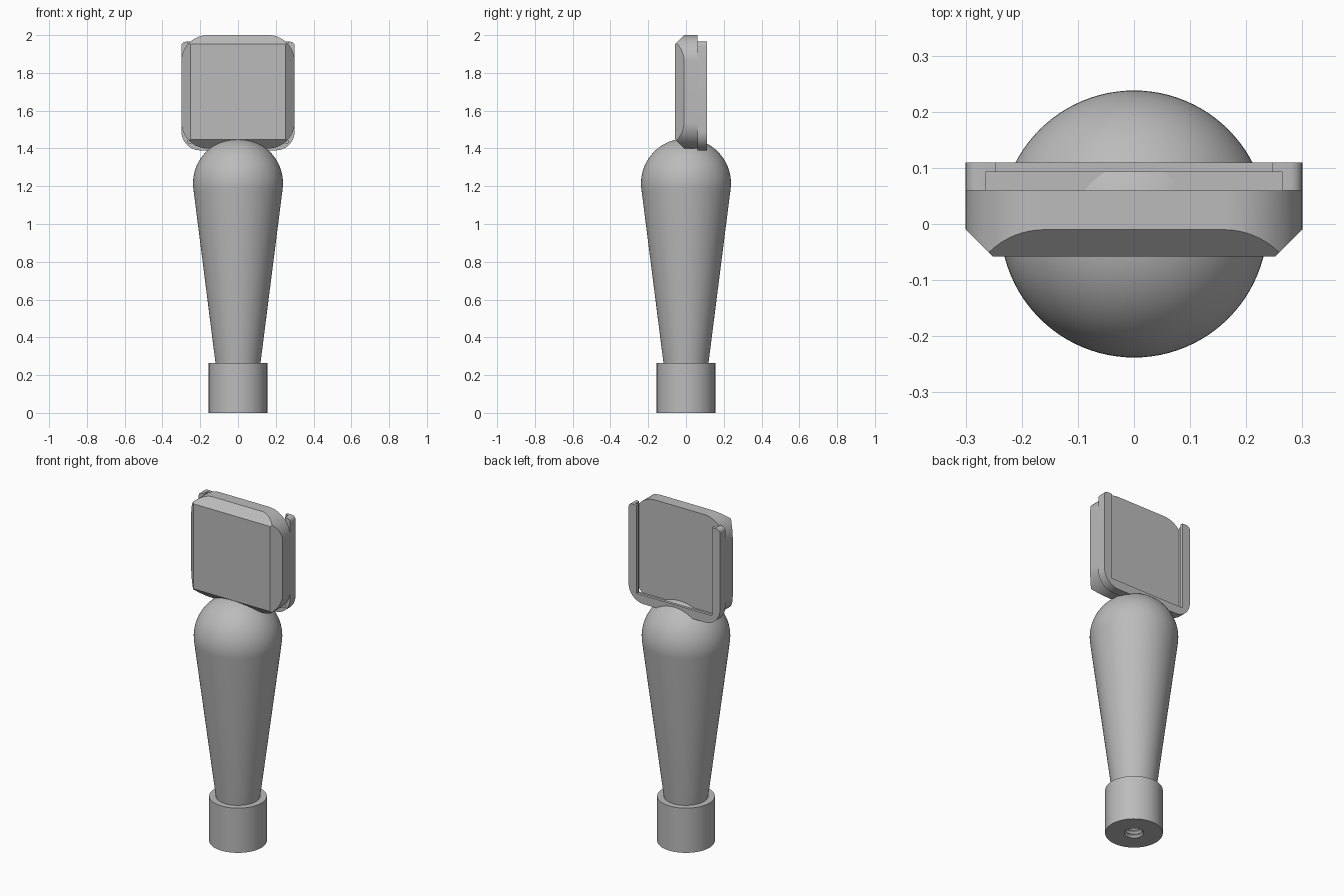
import bpy, bmesh
from math import sin, cos, pi, radians

if "Cube" in bpy.data.objects:
    bpy.data.objects.remove(bpy.data.objects["Cube"], do_unlink=True)

grey = bpy.data.materials.new("plain grey")
grey.use_nodes = True
grey.diffuse_color = (0.5, 0.5, 0.5, 1)
grey.node_tree.nodes["Principled BSDF"].inputs["Base Color"].default_value = (0.5, 0.5, 0.5, 1)


def finish(name, bm, angle=25):
    bmesh.ops.remove_doubles(bm, verts=bm.verts, dist=1e-5)
    bmesh.ops.recalc_face_normals(bm, faces=bm.faces)
    mesh = bpy.data.meshes.new(name)
    bm.to_mesh(mesh)
    bm.free()
    mesh.materials.append(grey)
    ob = bpy.data.objects.new(name, mesh)
    bpy.context.collection.objects.link(ob)
    bpy.ops.object.select_all(action="DESELECT")
    ob.select_set(True)
    bpy.context.view_layer.objects.active = ob
    bpy.ops.object.shade_smooth_by_angle(angle=radians(angle))
    return ob


def lathe(name, profile, steps=96):
    """Spin a list of (radius, z) points about the vertical axis."""
    bm = bmesh.new()
    verts = [bm.verts.new((r, 0, z)) for r, z in profile]
    edges = [bm.edges.new(pair) for pair in zip(verts, verts[1:])]
    bmesh.ops.spin(bm, geom=verts + edges, cent=(0, 0, 0), axis=(0, 0, 1),
                   angle=2 * pi, steps=steps, use_merge=True)
    return finish(name, bm)


def arc(cx, cz, r, start, end, n=12):
    return [(cx + r * cos(radians(start + (end - start) * i / n)),
             cz + r * sin(radians(start + (end - start) * i / n))) for i in range(n + 1)]


def bridge(bm, a, b):
    n = len(a)
    for i in range(n):
        j = (i + 1) % n
        bm.faces.new((a[i], a[j], b[j], b[i]))


# Collar with a ribbed screw hole underneath
hole = [(0.052 if i % 2 == 0 else 0.042, 0.012 * i) for i in range(13)]
lathe("collar", [(0, 0.144)] + hole[::-1] + [(0.155, 0), (0.155, 0.265), (0, 0.265)])

# Tapered handle flowing into a ball end
lathe("handle", [(0, 0.255), (0.118, 0.255)] + arc(0, 1.215, 0.238, -7, 90, 24))

# Head: rounded slab whose front edges are bevelled down to a square face
HALF, MID, RAD, FACE = 0.3, 1.7, 0.14, 0.252
FRONT, BACK = -0.058, 0.06
outline = []
for sx, sz, start in ((1, 1, 0), (-1, 1, 90), (-1, -1, 180), (1, -1, 270)):
    outline += arc(sx * (HALF - RAD), sz * (HALF - RAD), RAD, start, start + 90, 16)


def clamp(v):
    return max(-FACE, min(FACE, v))


bm = bmesh.new()
rear = [bm.verts.new((x, BACK, MID + z)) for x, z in outline]
shoulder = [bm.verts.new((x, FRONT + max(abs(x), abs(z)) - FACE, MID + z)) for x, z in outline]
front = [bm.verts.new((clamp(x), FRONT, MID + clamp(z))) for x, z in outline]
bridge(bm, rear, shoulder)
bridge(bm, shoulder, front)
bm.faces.new(rear)
# Square front face
bm.faces.new([bm.verts.new((sx * FACE, FRONT, MID + sz * FACE))
              for sx, sz in ((-1, -1), (1, -1), (1, 1), (-1, 1))])
finish("head", bm)


# U-shaped slide channel on the back: a wall layer and an overhanging lip layer
def channel(name, inner, floor, y0, y1):
    top, bottom = 1.965, 1.39
    half = [(0, bottom)] + arc(HALF - 0.1, bottom + 0.1, 0.1, -90, 0)
    half += arc(HALF - 0.022, top - 0.022, 0.022, 0, 90, 6)
    half += [(inner, top), (inner, floor), (0, floor)]
    loop = half + [(-x, z) for x, z in half[-2:0:-1]]
    bm = bmesh.new()
    a = [bm.verts.new((x, y0, z)) for x, z in loop]
    b = [bm.verts.new((x, y1, z)) for x, z in loop]
    bridge(bm, a, b)
    bm.faces.new(a)
    bm.faces.new(b)
    return finish(name, bm)


channel("channel_wall", 0.265, 1.428, BACK, 0.093)
channel("channel_lip", 0.247, 1.442, 0.093, 0.11)
